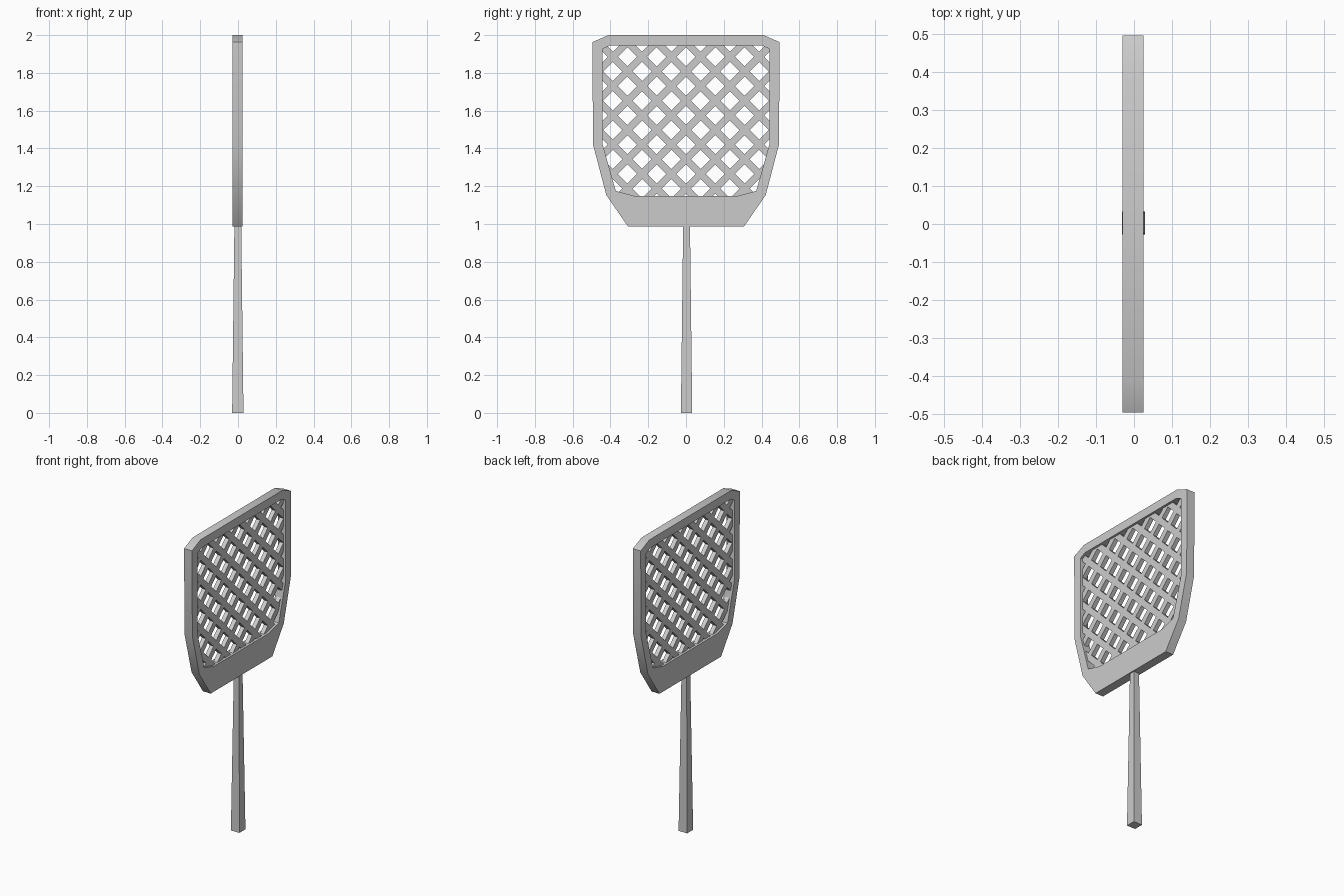
import bpy
import bmesh
import math
from mathutils import Vector

cube = bpy.data.objects.get("Cube")
if cube:
    bpy.data.objects.remove(cube)

grey = bpy.data.materials.new("light_grey")
grey.use_nodes = True
colour = (0.6, 0.6, 0.6, 1)
grey.diffuse_color = colour
grey.node_tree.nodes["Principled BSDF"].inputs["Base Color"].default_value = colour


def finish(name, bm):
    bmesh.ops.recalc_face_normals(bm, faces=bm.faces)
    mesh = bpy.data.meshes.new(name)
    bm.to_mesh(mesh)
    bm.free()
    mesh.materials.append(grey)
    ob = bpy.data.objects.new(name, mesh)
    bpy.context.collection.objects.link(ob)
    return ob


def mirrored(half):
    """Close a half outline in (y, z) across the centre line."""
    return [Vector(p) for p in half] + [Vector((-y, z)) for y, z in reversed(half)]


def bridge(bm, a, b):
    for i in range(len(a)):
        j = (i + 1) % len(a)
        bm.faces.new((a[i], a[j], b[j], b[i]))


# Frame: outer and inner outlines joined into a thick ring, rim softly shaded
BACK, FRONT = -0.03, 0.025
outer = mirrored([(0.41, 2.0), (0.496, 1.963), (0.492, 1.42), (0.422, 1.153), (0.308, 0.988)])
inner = mirrored([(0.4, 1.946), (0.441, 1.927), (0.441, 1.42), (0.372, 1.175), (0.272, 1.148)])
bm = bmesh.new()
rings = [[bm.verts.new((x, p.x, p.y)) for p in line]
         for line, x in ((outer, BACK), (outer, FRONT), (inner, FRONT), (inner, BACK))]
for i in range(4):
    bridge(bm, rings[i], rings[(i + 1) % 4])
frame = finish("frame", bm)
bpy.ops.object.select_all(action="DESELECT")
frame.select_set(True)
bpy.context.view_layer.objects.active = frame
bpy.ops.object.shade_smooth_by_angle(angle=math.radians(40))

# Lattice: diagonal bars clipped to just inside the frame
limit = [a.lerp(b, 0.35) for a, b in zip(inner, outer)]
PITCH, WIDTH = 0.155, 0.038
CENTRE = Vector((0, 1.885 - PITCH / 2))


def clip(origin, direction):
    """Range of the line that lies inside the convex limit outline."""
    low, high = -9.0, 9.0
    middle = Vector((0, 1.5))
    for a, b in zip(limit, limit[1:] + limit[:1]):
        normal = Vector((a.y - b.y, b.x - a.x))
        if normal.dot(middle - a) < 0:
            normal.negate()
        speed, gap = normal.dot(direction), normal.dot(origin - a)
        if abs(speed) < 1e-6:
            if gap < 0:
                return None
        elif speed > 0:
            low = max(low, -gap / speed)
        else:
            high = min(high, -gap / speed)
    return (low, high) if high - low > 0.04 else None


def lattice(name, sign):
    bm = bmesh.new()
    along = Vector((1, sign)).normalized()
    side = Vector((-along.y, along.x)) * WIDTH / 2
    for k in range(-9, 10):
        start = CENTRE + Vector((k * PITCH, 0))
        span = clip(start, along)
        if not span:
            continue
        p, q = (start + along * t for t in span)
        corners = (p - side, q - side, q + side, p + side)
        back, front = ([bm.verts.new((x, c.x, c.y)) for c in corners] for x in (-0.016, 0.011))
        bridge(bm, back, front)
        bm.faces.new(back)
        bm.faces.new(front)
    finish(name, bm)


lattice("rising_bars", 1)
lattice("falling_bars", -1)

# Handle: square bar tapering towards the frame
bm = bmesh.new()
ends = []
for z, r in ((0, 0.03), (1.0, 0.018)):
    ends.append([bm.verts.new((sx * r - 0.001, sy * r + 0.003, z))
                 for sx, sy in ((-1, -1), (1, -1), (1, 1), (-1, 1))])
bridge(bm, *ends)
for end in ends:
    bm.faces.new(end)
finish("handle", bm)
